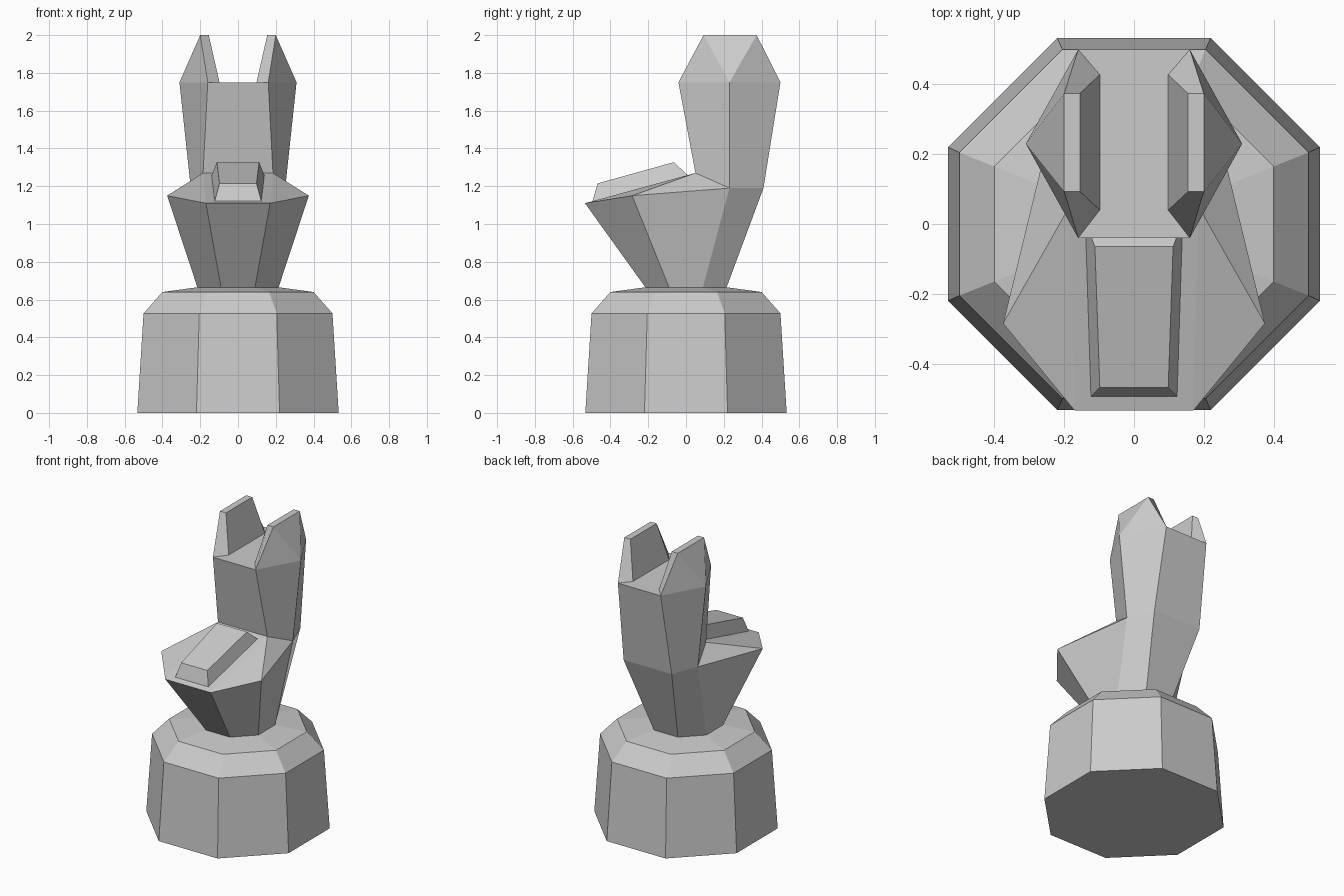
import bpy, bmesh

if "Cube" in bpy.data.objects:
    bpy.data.objects.remove(bpy.data.objects["Cube"])


def finish(name, bm):
    bmesh.ops.recalc_face_normals(bm, faces=bm.faces[:])
    mesh = bpy.data.meshes.new(name)
    bm.to_mesh(mesh)
    bm.free()
    obj = bpy.data.objects.new(name, mesh)
    bpy.context.collection.objects.link(obj)
    return obj


def symmetric(name, points, side_faces, centre_faces):
    """points: right-hand (+x) corners; side faces are mirrored,
    centre faces join the right corners to their mirror images."""
    bm = bmesh.new()
    right = {k: bm.verts.new(p) for k, p in points.items()}
    left = {k: bm.verts.new((-p[0], p[1], p[2])) for k, p in points.items()}
    for f in side_faces:
        keys = f.split()
        bm.faces.new([right[k] for k in keys])
        bm.faces.new([left[k] for k in reversed(keys)])
    for f in centre_faces:
        keys = f.split()
        bm.faces.new([right[k] for k in keys] + [left[k] for k in reversed(keys)])
    return finish(name, bm)


# Pedestal: stacked octagons (half width, half corner width, height)
bm = bmesh.new()
rings = []
for a, c, z in [(0.533, 0.22, 0), (0.5, 0.205, 0.527), (0.4, 0.165, 0.64), (0.215, 0.09, 0.665)]:
    outline = [(c, -a), (a, -c), (a, c), (c, a), (-c, a), (-a, c), (-a, -c), (-c, -a)]
    rings.append([bm.verts.new((x, y, z)) for x, y in outline])
bm.faces.new(rings[0][::-1])
for lo, hi in zip(rings, rings[1:]):
    for i in range(8):
        j = (i + 1) % 8
        bm.faces.new((lo[i], lo[j], hi[j], hi[i]))
finish("pedestal", bm)

# Bust: neck, muzzle, head and ears as one faceted shell
bust = {
    # neck foot
    "n0": (0.09, -0.215, 0.665), "n1": (0.215, -0.09, 0.665),
    "n2": (0.215, 0.09, 0.665), "n3": (0.09, 0.215, 0.665),
    # jaw rim and nape
    "j0": (0.17, -0.535, 1.11), "j1": (0.375, -0.285, 1.15),
    "j2": (0.25, 0.23, 1.19), "j3": (0.18, 0.41, 1.19),
    # brow
    "b": (0.185, 0.05, 1.27),
    # crown
    "c0": (0.16, -0.04, 1.75), "c1": (0.31, 0.23, 1.75), "c2": (0.16, 0.50, 1.75),
    # ear foot (inner) and ear tip
    "e0": (0.098, 0.04, 1.75), "e1": (0.098, 0.428, 1.75),
    "ti0": (0.155, 0.093, 2.0), "ti1": (0.155, 0.374, 2.0),
    "to0": (0.20, 0.093, 2.0), "to1": (0.20, 0.374, 2.0),
}
symmetric("animal_bust", bust, [
    "n0 n1 j1 j0", "n1 n2 j2 j1", "n2 n3 j3 j2",
    "j0 j1 b", "j1 j2 b",
    "b j2 c1 c0", "j2 j3 c2 c1",
    "c0 c1 to0", "c1 to1 to0", "c1 c2 to1",
    "c0 to0 ti0 e0", "c2 e1 ti1 to1", "e0 ti0 ti1 e1", "ti0 to0 to1 ti1",
], ["n0 j0", "j0 b", "b c0", "c0 e0 e1 c2", "c2 j3", "j3 n3"])

# Raised bevelled panel along the muzzle
panel = {
    "f": (0.124, -0.495, 1.119), "r": (0.14, 0.01, 1.258),
    "tf": (0.098, -0.468, 1.215), "tr": (0.112, -0.065, 1.327),
}
symmetric("muzzle_panel", panel, ["f r tr tf"], ["f tf", "tf tr", "tr r", "r f"])
